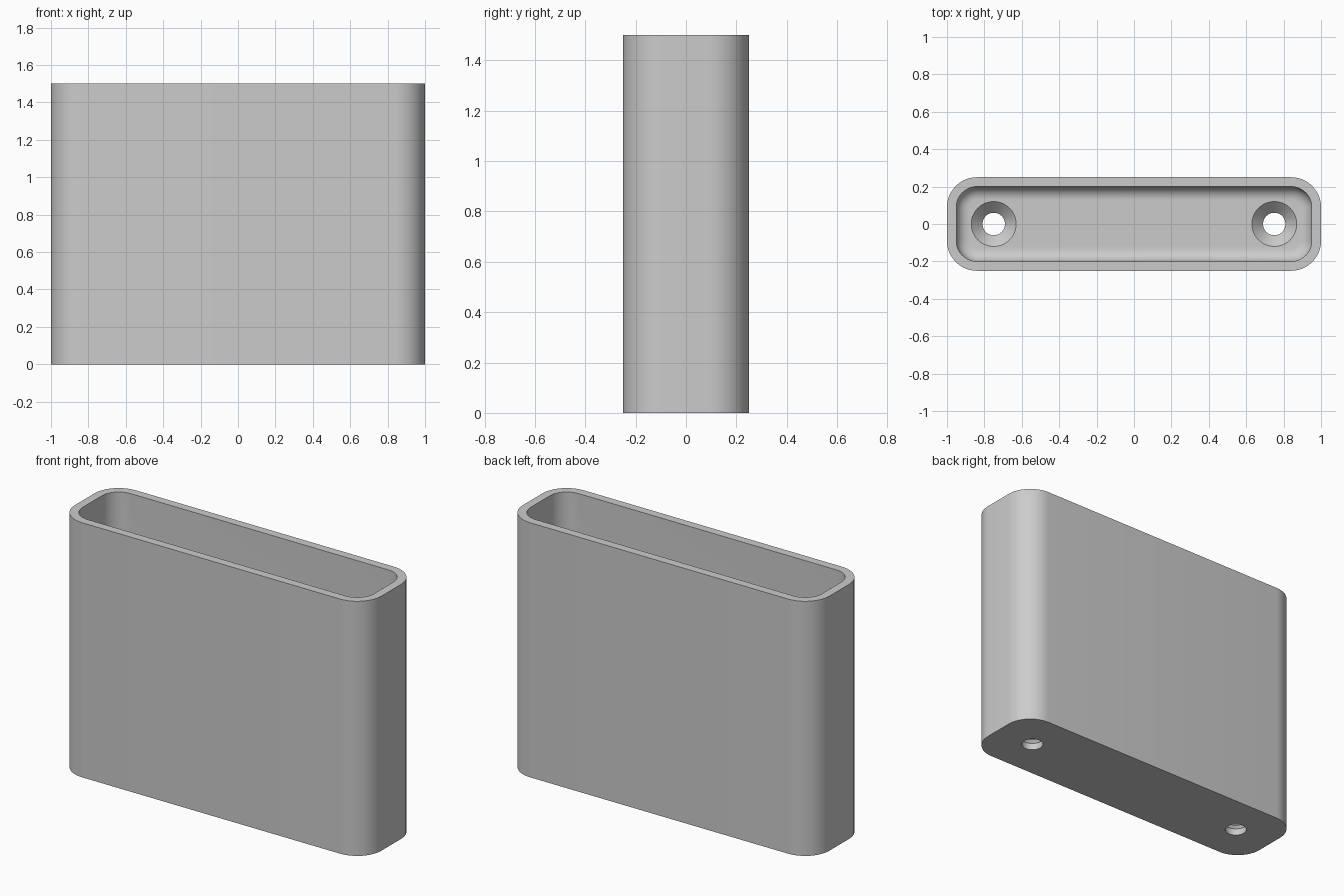
import bpy, bmesh, math

default_cube = bpy.data.objects.get("Cube")
if default_cube:
    bpy.data.objects.remove(default_cube, do_unlink=True)

HALF_X, HALF_Y, HEIGHT = 1.0, 0.25, 1.5
CORNER = 0.16
WALL, FLOOR, FILLET = 0.05, 0.1, 0.07
HOLE_X, HOLE_R, SINK_R = 0.75, 0.06, 0.12
STEPS = 12

grey = bpy.data.materials.new("light_grey")
grey.use_nodes = True
colour = (0.6, 0.6, 0.6, 1)
grey.diffuse_color = colour
grey.node_tree.nodes["Principled BSDF"].inputs["Base Color"].default_value = colour


def rounded_ring(bm, inset, z):
    """Rounded rectangle, moved inwards by inset."""
    centre_x, centre_y = HALF_X - CORNER, HALF_Y - CORNER
    radius = CORNER - inset
    ring = []
    for corner, (sx, sy) in enumerate([(1, 1), (-1, 1), (-1, -1), (1, -1)]):
        for i in range(STEPS + 1):
            a = (corner + i / STEPS) * math.pi / 2
            ring.append(bm.verts.new((sx * centre_x + radius * math.cos(a),
                                      sy * centre_y + radius * math.sin(a), z)))
    return ring


def loft(bm, rings):
    for low, high in zip(rings, rings[1:]):
        n = len(low)
        for i in range(n):
            j = (i + 1) % n
            bm.faces.new((low[i], low[j], high[j], high[i]))
    bm.faces.new(rings[0][::-1])
    bm.faces.new(rings[-1])


def finish(bm, name):
    bmesh.ops.recalc_face_normals(bm, faces=bm.faces[:])
    mesh = bpy.data.meshes.new(name)
    bm.to_mesh(mesh)
    bm.free()
    mesh.materials.append(grey)
    obj = bpy.data.objects.new(name, mesh)
    bpy.context.collection.objects.link(obj)
    return obj


# Open holder: outer wall, rim, inner wall and filleted floor
bm = bmesh.new()
profile = [(0, 0), (0, HEIGHT), (WALL, HEIGHT)]
for i in range(9):
    a = i / 8 * math.pi / 2
    profile.append((WALL + FILLET * (1 - math.cos(a)),
                    FLOOR + FILLET * (1 - math.sin(a))))
loft(bm, [rounded_ring(bm, inset, z) for inset, z in profile])
holder = finish(bm, "holder_body")

# Countersunk screw holes through the floor
sink_depth = SINK_R - HOLE_R
hole_profile = [(HOLE_R, -0.1), (HOLE_R, FLOOR - sink_depth),
                (SINK_R, FLOOR), (SINK_R, FLOOR + 0.1)]
for side in (-1, 1):
    bm = bmesh.new()
    rings = []
    for radius, z in hole_profile:
        rings.append([bm.verts.new((side * HOLE_X + radius * math.cos(k * math.tau / 48),
                                    radius * math.sin(k * math.tau / 48), z))
                      for k in range(48)])
    loft(bm, rings)
    cutter = finish(bm, "screw_hole_cutter")
    cutter.hide_render = True
    bpy.ops.object.select_all(action="DESELECT")
    bpy.context.view_layer.objects.active = holder
    holder.select_set(True)
    cut = holder.modifiers.new("screw_hole", "BOOLEAN")
    cut.operation = "DIFFERENCE"
    cut.solver = "EXACT"
    cut.object = cutter
    bpy.ops.object.modifier_apply(modifier=cut.name)
    bpy.data.objects.remove(cutter, do_unlink=True)

# Smooth curves, crisp edges
bpy.ops.object.shade_smooth_by_angle(angle=math.radians(30))
